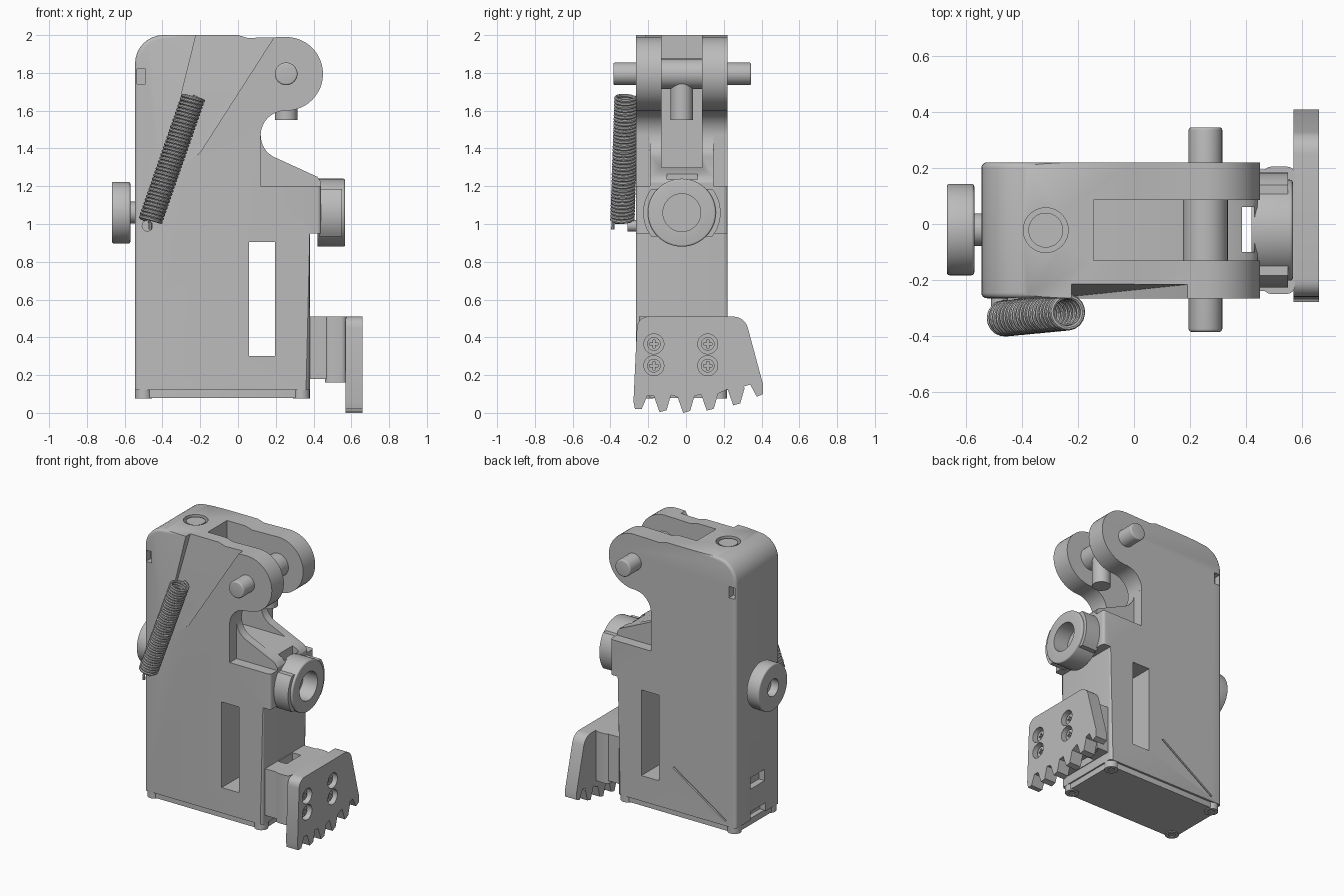
import bpy, bmesh, math
from mathutils import Vector, Matrix

if "Cube" in bpy.data.objects:
    bpy.data.objects.remove(bpy.data.objects["Cube"])

grey = bpy.data.materials.new("plain_grey")
grey.use_nodes = True
GREY = (0.5, 0.5, 0.5, 1)
grey.diffuse_color = GREY
grey.node_tree.nodes["Principled BSDF"].inputs["Base Color"].default_value = GREY


def finish(name, bm):
    bmesh.ops.recalc_face_normals(bm, faces=bm.faces)
    me = bpy.data.meshes.new(name)
    bm.to_mesh(me)
    bm.free()
    ob = bpy.data.objects.new(name, me)
    bpy.context.collection.objects.link(ob)
    me.materials.append(grey)
    return ob


def select(ob):
    bpy.ops.object.select_all(action='DESELECT')
    ob.select_set(True)
    bpy.context.view_layer.objects.active = ob


def smooth(ob):
    select(ob)
    bpy.ops.object.shade_smooth_by_angle(angle=math.radians(32))


def prism(name, pts, axis, a, b, edge=None, width=0.04):
    """Extrude a 2D outline along an axis; edge picks edges to round."""
    place = {'x': lambda p, t: (t, p[0], p[1]),
             'y': lambda p, t: (p[0], t, p[1]),
             'z': lambda p, t: (p[0], p[1], t)}[axis]
    bm = bmesh.new()
    face = bm.faces.new([bm.verts.new(place(p, a)) for p in pts])
    out = bmesh.ops.extrude_face_region(bm, geom=[face])
    shift = Vector(place((0, 0), b - a))
    for v in out["geom"]:
        if isinstance(v, bmesh.types.BMVert):
            v.co += shift
    bmesh.ops.recalc_face_normals(bm, faces=bm.faces)
    if edge:
        picked = [e for e in bm.edges if edge(e.verts[0].co, e.verts[1].co)]
        bmesh.ops.bevel(bm, geom=picked, offset=width, segments=4, profile=0.5,
                        affect='EDGES', clamp_overlap=True)
    return finish(name, bm)


def box(name, x0, x1, y0, y1, z0, z1, edge=None, width=0.03):
    return prism(name, [(x0, y0), (x1, y0), (x1, y1), (x0, y1)], 'z', z0, z1, edge, width)


def arc(cx, cy, r, a0, a1, n):
    steps = [math.radians(a0 + (a1 - a0) * i / n) for i in range(n + 1)]
    return [(cx + r * math.cos(t), cy + r * math.sin(t)) for t in steps]


def rod(name, axis, c, r, a, b, n=40, edge=None, width=0.01):
    return prism(name, arc(c[0], c[1], r, 0, 360, n)[:-1], axis, a, b, edge, width)


def cut(ob, *cutters):
    for c in cutters:
        select(ob)
        m = ob.modifiers.new("cut", 'BOOLEAN')
        m.operation, m.solver, m.object = 'DIFFERENCE', 'EXACT', c
        bpy.ops.object.modifier_apply(modifier=m.name)
        bpy.data.objects.remove(c)


FRONT, BACK = -0.265, 0.22
MID = -0.022

# Main housing with ears and nose in one side outline
outline = [(-.545, .12), (.38, .12), (.38, .95), (.44, .95), (.44, 1.22), (.42, 1.25)]
outline += arc(.25, 1.47, .13, 240, 95, 14)
outline += arc(.255, 1.795, .195, -90, 90, 24)
outline += [(.05, 1.985), (0, 2)] + arc(-.395, 1.85, .15, 90, 180, 8)


def rounded(a, b):
    if abs(a.y - b.y) > .01:
        return False
    rear = a.x < -.39 and b.x < -.39 and max(a.z, b.z) > .2
    lower = abs(a.x - b.x) < .01 and a.x > .37 and max(a.z, b.z) < 1.23
    return rear or lower


housing = prism("housing", outline, 'y', FRONT, BACK, rounded, 0.035)

# Fork slot, window and nose sides
cut(housing,
    box("fork_cut", -.145, .6, -.13, .085, 1.3, 2.1),
    box("window_cut", .058, .195, -.5, .5, .3, .905),
    box("nose_front_cut", .12, .6, -.5, -.19, 1.2, 1.47),
    box("nose_back_cut", .12, .6, .145, .5, 1.2, 1.47),
    box("nose_slot_cut", .385, .43, -.1, .06, .9, 1.4))

# Tapering spring channel on the front face
channel = prism("channel_cut", [(-.21, 2.05), (.23, 2.05), (-.2, 1.38), (-.42, 1.2)],
                'y', -.4, FRONT)
for v in channel.data.vertices:
    if v.co.y > -.3:
        v.co.y += .05 * (v.co.z - 1.25) / .75
cut(housing, channel)

# Corner notches, end slots, top port and side groove
for y in (FRONT, BACK):
    cut(housing, box("notch_cut", -.535, -.49, y - .05, y + .05, 1.74, 1.82))
cut(housing,
    box("slot_cut", -.6, -.5, -.1, .06, .34, .42),
    box("lower_slot_cut", -.6, -.5, -.11, .06, .1, .18),
    rod("port_cut", 'z', (-.315, MID), .08, 1.96, 2.1),
    prism("groove_cut", [(-.05, .42), (-.06, .43), (-.47, .16), (-.46, .15)],
          'y', BACK - .012, .3))
smooth(housing)

port = rod("port_plug", 'z', (-.315, MID), .062, 1.9, 1.992)
smooth(port)

# Bottom cover with four screw bosses
cover = box("bottom_cover", -.535, .37, FRONT + .015, BACK - .015, .08, .125,
            lambda a, b: abs(a.z - b.z) > .01)
smooth(cover)
for x in (-.5, .335):
    for y in (FRONT + .047, BACK - .047):
        boss = rod("cover_boss", 'z', (x, y), .045, .075, .13, 20)
        cut(boss, rod("boss_cut", 'z', (x, y), .022, .05, .1, 16))
        smooth(boss)

# Cross pin, its bushing and the link below
PIN = (.255, 1.795)
pin = rod("cross_pin", 'y', PIN, .06, -.385, .345, 32,
          lambda a, b: abs(a.y - b.y) < .001)
bushing = rod("pin_bushing", 'y', PIN, .08, -.13, .085, 32)
link = rod("link_rod", 'z', (.255, MID), .06, 1.55, 1.75, 28)
for ob in (pin, bushing, link):
    smooth(ob)

# Nose ring with side lobes and open bore
NOSE = (MID, 1.06)
ring = rod("nose_ring", 'x', NOSE, .18, .42, .567, 48,
           lambda a, b: abs(a.x - b.x) < .001 and a.x > .5)
lobes = [(y, z) for y, z in arc(*NOSE, .205, -38, 38, 10) + arc(*NOSE, .205, 142, 218, 10)]
collar = prism("nose_collar", lobes, 'x', .43, .55)
for ob in (ring, collar):
    cut(ob, rod("bore_cut", 'x', NOSE, .1, .455, .7))
    smooth(ob)

# Rear knob on its stub shaft
KNOB = (-.02, 1.06)
stub = rod("knob_shaft", 'x', KNOB, .058, -.6, -.53, 32)
knob = rod("rear_knob", 'x', KNOB, .163, -.668, -.57, 48,
           lambda a, b: abs(a.x - b.x) < .001)
cut(knob, rod("knob_cut", 'x', KNOB, .06, -.7, -.61, 32))
for ob in (stub, knob):
    smooth(ob)

# Foot block and pad behind the toothed blade
upright = lambda a, b: abs(a.z - b.z) > .1 and a.x > .4
foot = box("foot_block", .35, .47, -.24, .195, .18, .51)
cut(foot, box("foot_slot_cut", .385, .45, -.1, .06, .1, .6))
pad = box("foot_pad", .46, .575, -.25, .205, .16, .51, upright)
smooth(pad)

blade_pts = arc(-.2, .45, .06, 180, 90, 6) + arc(.25, .43, .08, 90, 15, 6)
blade_pts += [(.408, .15), (.408, .1), (.375, .085), (.34, .15), (.305, .14)]
tips = [(.265, .04), (.125, .012), (0, 0), (-.125, .004)]
for y, z in tips:
    blade_pts += [(y + .045, z + .09), (y + .022, z + .01), (y - .015, z), (y - .045, z + .085)]
blade_pts += [(-.205, .09), (-.235, .02), (-.27, .02), (-.278, .06)]
blade = prism("toothed_blade", blade_pts, 'x', .57, .66)

# Countersunk cross-head screws
for y in (-.17, .115):
    for z in (.25, .365):
        cut(blade, rod("sink_cut", 'x', (y, z), .053, .615, .7, 28))
        screw = rod("blade_screw", 'x', (y, z), .036, .6, .635, 24)
        cut(screw, box("cross_a", .625, .65, y - .022, y + .022, z - .006, z + .006),
            box("cross_b", .625, .65, y - .006, y + .006, z - .022, z + .022))
        smooth(screw)
smooth(blade)

# Coil spring swept as a wire along a tilted helix
low, high = Vector((-.465, -.337, 1.015)), Vector((-.235, -.315, 1.675))
turn = (high - low).to_track_quat('Z', 'Y')
TURNS, STEPS = 36, 18
path = [low + Vector((0, -.05, -.045)), low + Vector((0, -.05, -.01))]
for i in range(TURNS * STEPS + 1):
    t = 2 * math.pi * i / STEPS
    p = Vector((.056 * math.cos(t), .056 * math.sin(t), 0))
    path.append(low.lerp(high, i / (TURNS * STEPS)) + turn @ p)
curve = bpy.data.curves.new("coil_spring", 'CURVE')
curve.dimensions = '3D'
curve.bevel_depth = .0095
curve.bevel_resolution = 2
curve.use_fill_caps = True
line = curve.splines.new('POLY')
line.points.add(len(path) - 1)
for pt, p in zip(line.points, path):
    pt.co = (*p, 1)
curve.materials.append(grey)
spring = bpy.data.objects.new("coil_spring", curve)
bpy.context.collection.objects.link(spring)
select(spring)
bpy.ops.object.convert(target='MESH')
smooth(bpy.context.view_layer.objects.active)

# Lower spring anchor hooked into the housing
anchor = rod("spring_anchor", 'y', (-.48, .99), .03, -.31, -.25, 20)
smooth(anchor)
